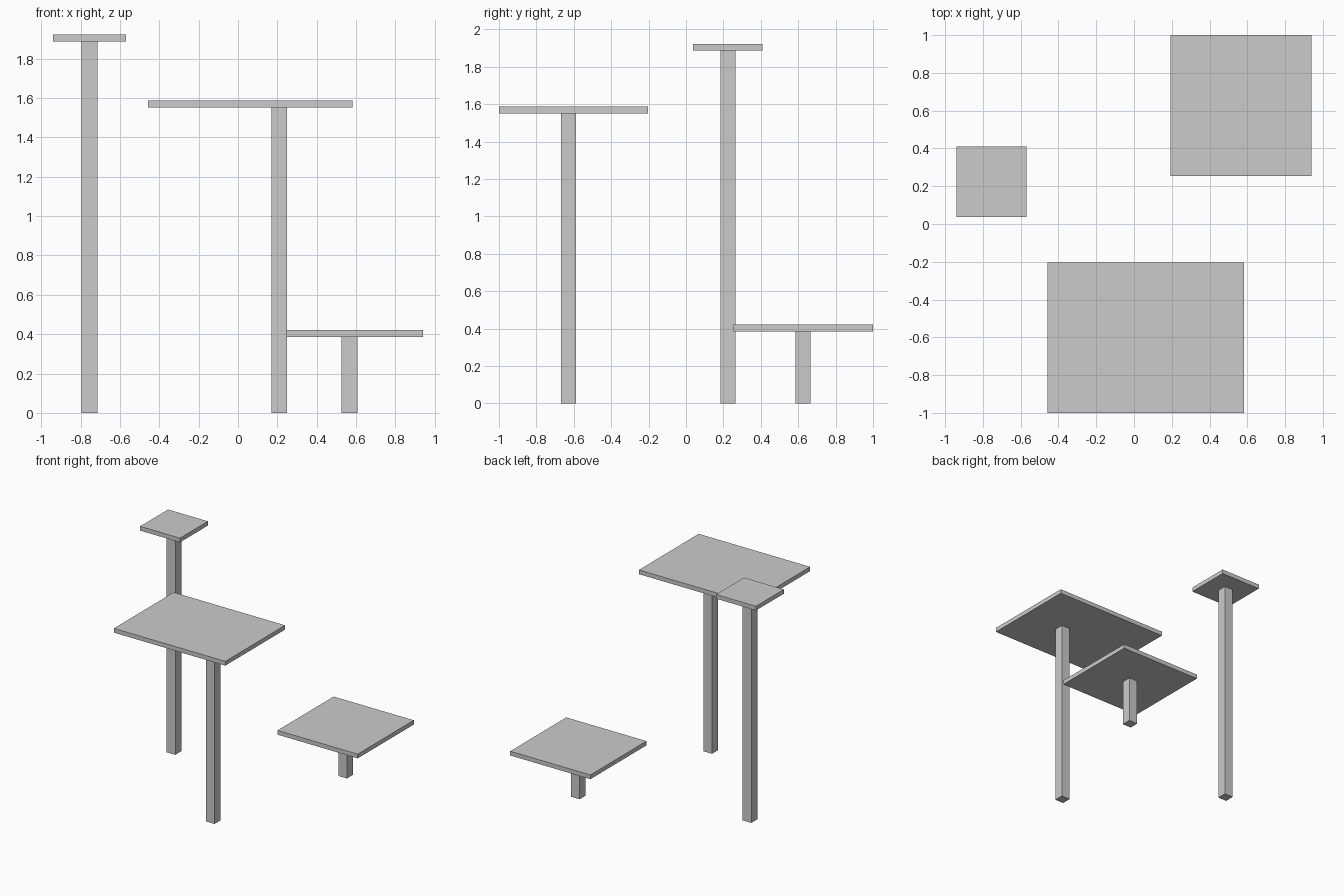
import bpy

if "Cube" in bpy.data.objects:
    bpy.data.objects.remove(bpy.data.objects["Cube"])

POST = 0.08    # post width
THICK = 0.036  # slab thickness


def box(name, x0, x1, y0, y1, z0, z1):
    bpy.ops.mesh.primitive_cube_add(
        size=1, location=((x0 + x1) / 2, (y0 + y1) / 2, (z0 + z1) / 2))
    ob = bpy.context.object
    ob.name = name
    ob.scale = (x1 - x0, y1 - y0, z1 - z0)
    bpy.ops.object.transform_apply(location=False, rotation=False, scale=True)
    return ob


def platform(name, x0, x1, y0, y1, top, px, py):
    # flat slab carried by a square post
    h = POST / 2
    box(name + "_slab", x0, x1, y0, y1, top - THICK, top)
    box(name + "_post", px - h, px + h, py - h, py + h, 0, top - THICK)


platform("tall_platform", -0.94, -0.568, 0.038, 0.41, 1.922, -0.754, 0.224)
platform("middle_platform", -0.458, 0.582, -1.0, -0.204, 1.587, 0.209, -0.628)
platform("low_platform", 0.192, 0.94, 0.253, 1.0, 0.422, 0.566, 0.626)
